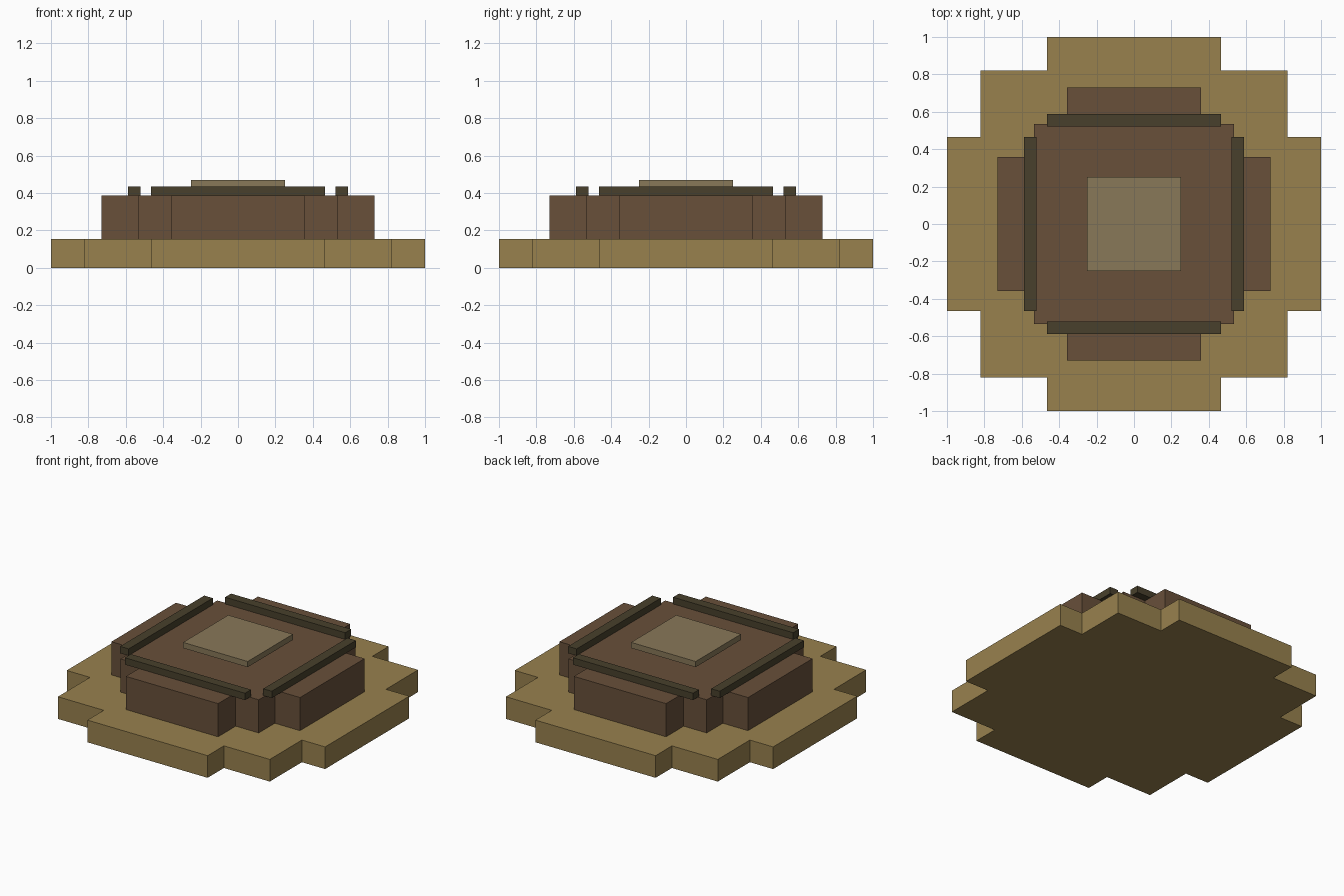
import bpy
import bmesh
from mathutils import Matrix, Vector

cube = bpy.data.objects.get("Cube")
if cube:
    bpy.data.objects.remove(cube, do_unlink=True)


def material(name, rgb):
    mat = bpy.data.materials.new(name)
    mat.use_nodes = True
    color = (*rgb, 1.0)
    mat.diffuse_color = color
    mat.node_tree.nodes["Principled BSDF"].inputs["Base Color"].default_value = color
    return mat


sand = material("sandy_tan", (0.314, 0.220, 0.076))
brown = material("earth_brown", (0.138, 0.080, 0.042))
dark = material("dark_olive", (0.065, 0.051, 0.025))
khaki = material("dull_khaki", (0.246, 0.188, 0.098))


def finish(name, bm, mat):
    mesh = bpy.data.meshes.new(name)
    bmesh.ops.recalc_face_normals(bm, faces=bm.faces)
    bm.to_mesh(mesh)
    bm.free()
    mesh.materials.append(mat)
    obj = bpy.data.objects.new(name, mesh)
    bpy.context.collection.objects.link(obj)


def box(name, center, size, mat):
    bm = bmesh.new()
    transform = Matrix.Translation(center) @ Matrix.Diagonal((*size, 1))
    bmesh.ops.create_cube(bm, size=1, matrix=transform)
    finish(name, bm, mat)


def stepped_slab(name, core, reach, arm, bottom, top, mat):
    """Square with one arm on each side, extruded upwards."""
    corner = [(reach, -arm), (reach, arm), (core, arm),
              (core, core), (arm, core)]
    bm = bmesh.new()
    verts = []
    for quarter in range(4):
        for x, y in corner[1:] + [(arm, reach)]:
            for _ in range(quarter):
                x, y = -y, x
            verts.append(bm.verts.new((x, y, bottom)))
    face = bm.faces.new(verts)
    result = bmesh.ops.extrude_face_region(bm, geom=[face], use_keep_orig=True)
    raised = [v for v in result["geom"] if isinstance(v, bmesh.types.BMVert)]
    bmesh.ops.translate(bm, verts=raised, vec=Vector((0, 0, top - bottom)))
    finish(name, bm, mat)


# Wide stepped base and the smaller block above it
stepped_slab("base_slab", 0.82, 1.0, 0.465, 0, 0.155, sand)
stepped_slab("upper_block", 0.535, 0.73, 0.357, 0.155, 0.387, brown)

# Rails around the edge of the block
for side, sign in (("left", 1), ("right", -1)):
    box(side + "_rail", (sign * 0.554, 0, 0.41), (0.066, 0.93, 0.048), dark)
for side, sign in (("front", -1), ("back", 1)):
    box(side + "_rail", (0, sign * 0.554, 0.41), (0.93, 0.066, 0.048), dark)

# Raised square plate in the middle
box("centre_plate", (0, 0, 0.45), (0.5, 0.5, 0.04), khaki)
